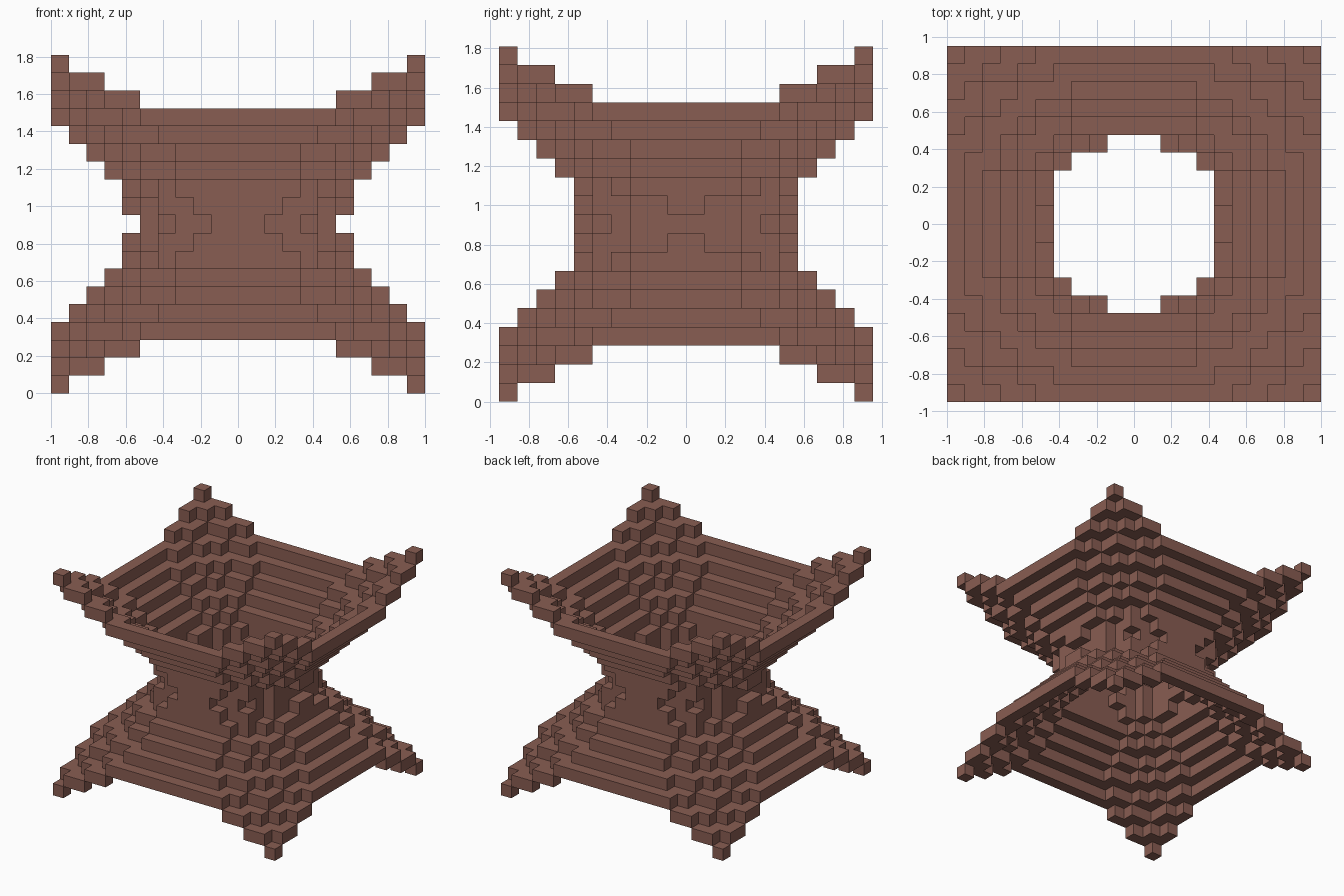
import bpy
import bmesh
from mathutils import Vector

if "Cube" in bpy.data.objects:
    bpy.data.objects.remove(bpy.data.objects["Cube"], do_unlink=True)

# Block grid: 21 wide, 20 deep, 19 tall
NX, NY, NZ = 21, 20, 19
SIZE = 2 / NX
CENTRE = Vector((NX / 2, NY / 2, 0))
AXES = [Vector((1, 0, 0)), Vector((0, 1, 0)), Vector((0, 0, 1))]
DIRECTIONS = AXES + [-a for a in AXES]

brown = bpy.data.materials.new("warm_brown")
brown.use_nodes = True
brown.diffuse_color = (0.25, 0.11, 0.085, 1)
brown.node_tree.nodes["Principled BSDF"].inputs["Base Color"].default_value = brown.diffuse_color


def in_grid(c):
    return 0 <= c[0] < NX and 0 <= c[1] < NY and 0 <= c[2] < NZ


def inside(c):
    """True within the flared, slightly oval hyperboloid."""
    x = (c[0] - (NX - 1) / 2) * NY / NX
    y = c[1] - (NY - 1) / 2
    z = c[2] - (NZ - 1) / 2
    return x * x + y * y < 32.5 + 2.3 * z * z


def step(c, d):
    return tuple(int(a + b) for a, b in zip(c, d))


# One-block-thick skin: inside blocks that touch an outside block
shell = set()
for i in range(NX):
    for j in range(NY):
        for k in range(NZ):
            c = (i, j, k)
            around = [n for n in (step(c, d) for d in DIRECTIONS) if in_grid(n)]
            if inside(c) and not all(inside(n) for n in around):
                shell.add(c)


def build_part(name, low, high):
    """Mesh the exposed block faces of the layers from low up to high."""
    bm = bmesh.new()
    corners = {}

    def vert(p):
        key = tuple(round(v * 2) for v in p)
        if key not in corners:
            corners[key] = bm.verts.new((p - CENTRE) * SIZE)
        return corners[key]

    for c in sorted(shell):
        if not low <= c[2] < high:
            continue
        middle = Vector(c) + Vector((0.5, 0.5, 0.5))
        for n, d in enumerate(DIRECTIONS):
            if step(c, d) in shell:
                continue
            u = AXES[(n + 1) % 3] / 2
            v = d.cross(u)
            face = middle + d / 2
            bm.faces.new([vert(face + o) for o in (-u - v, u - v, u + v, v - u)])
    mesh = bpy.data.meshes.new(name)
    bm.to_mesh(mesh)
    bm.free()
    mesh.materials.append(brown)
    bpy.context.collection.objects.link(bpy.data.objects.new(name, mesh))


# Flared base, narrow waist and flared bowl
build_part("lower_flare", 0, 7)
build_part("waist", 7, 12)
build_part("upper_flare", 12, NZ)
